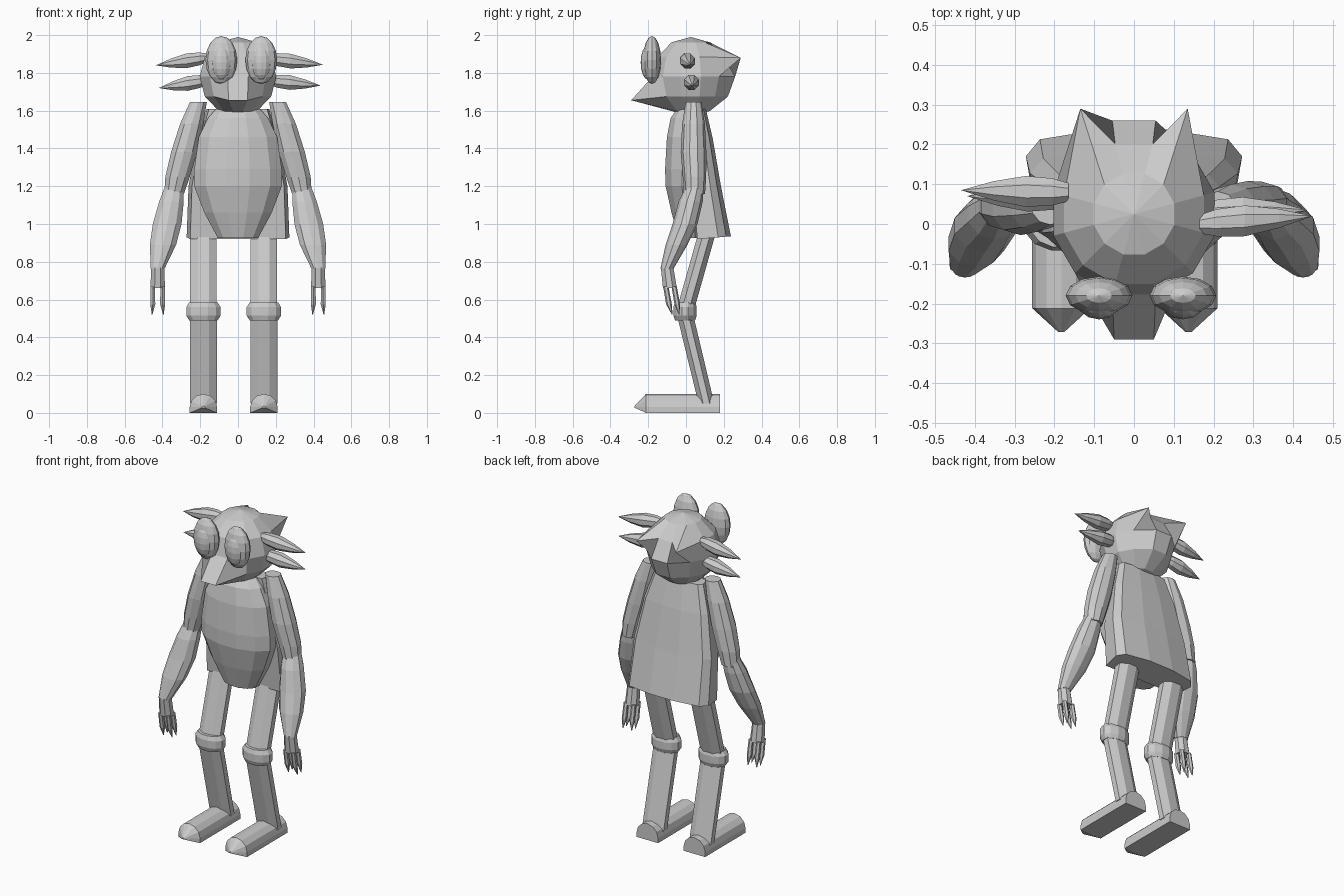
import bpy, bmesh, math
from mathutils import Matrix, Vector

if "Cube" in bpy.data.objects:
    bpy.data.objects.remove(bpy.data.objects["Cube"])

grey = bpy.data.materials.new("plain grey")
grey.diffuse_color = (0.6, 0.6, 0.6, 1)
grey.use_nodes = True
grey.node_tree.nodes["Principled BSDF"].inputs["Base Color"].default_value = grey.diffuse_color


def finish(name, bm):
    bmesh.ops.remove_doubles(bm, verts=bm.verts, dist=0.0005)
    bmesh.ops.recalc_face_normals(bm, faces=bm.faces)
    me = bpy.data.meshes.new(name)
    bm.to_mesh(me)
    bm.free()
    me.materials.append(grey)
    ob = bpy.data.objects.new(name, me)
    bpy.context.collection.objects.link(ob)
    return ob


def loft(name, rings):
    """Skin a list of point rings and cap both ends."""
    bm = bmesh.new()
    vs = [[bm.verts.new(p) for p in r] for r in rings]
    n = len(vs[0])
    for a, b in zip(vs, vs[1:]):
        for i in range(n):
            j = (i + 1) % n
            bm.faces.new((a[i], a[j], b[j], b[i]))
    bm.faces.new(vs[0])
    bm.faces.new(vs[-1])
    return finish(name, bm)


def tube(name, stations, n=10, axis="z", turn=0.5):
    """Stations are (x, y, z, radius u, radius v), rings square to the axis."""
    rings = []
    for x, y, z, ru, rv in stations:
        ring = []
        for i in range(n):
            t = 2 * math.pi * (i + turn) / n
            u, v = ru * math.cos(t), rv * math.sin(t)
            off = {"z": (u, v, 0), "x": (0, u, v), "y": (u, 0, v)}[axis]
            ring.append(Vector((x, y, z)) + Vector(off))
        rings.append(ring)
    return loft(name, rings)


def ellipsoid(name, c, r, u=12, v=8):
    bm = bmesh.new()
    m = Matrix.Translation(c) @ Matrix.Diagonal((*r, 1))
    bmesh.ops.create_uvsphere(bm, u_segments=u, v_segments=v, radius=1, matrix=m)
    return finish(name, bm)


# Head: ball with corners pulled out into a beak and two rear points
bm = bmesh.new()
bmesh.ops.create_uvsphere(bm, u_segments=12, v_segments=6, radius=0.21,
                          matrix=Matrix.Rotation(math.radians(15), 4, "Z"))
for v in bm.verts:
    x, y, z = v.co
    s = 1 if x > 0 else -1
    mid = 0.03 < abs(x) < 0.06
    if abs(z - 0.105) < 0.01 and 0.11 < abs(x) < 0.14 and y > 0.1:
        v.co = (s * 0.135, 0.265, 0.1)
    elif abs(z + 0.105) < 0.01 and mid and y < -0.1:
        v.co = (s * 0.05, -0.315, -0.125)
    elif abs(z) < 0.01 and mid and y > 0.1:
        v.co.y = 0.235
    elif abs(z + 0.105) < 0.01 and mid and y > 0.1:
        v.co.y = 0.197
bmesh.ops.translate(bm, verts=bm.verts, vec=(0, 0.025, 1.78))
finish("head", bm)

# Eyes with a smaller raised pupil
for side, x in (("left", -0.088), ("right", 0.123)):
    ellipsoid(side + "_eye", (x, -0.18, 1.868), (0.084, 0.048, 0.127))
    ellipsoid(side + "_pupil", (x, -0.2, 1.855), (0.053, 0.04, 0.092))

# Side spikes: root x, y, z then tip x, y, z
for name, a, b in (
        ("left_upper_spike", (-0.165, 0.08, 1.88), (-0.435, 0.085, 1.84)),
        ("left_lower_spike", (-0.165, 0.07, 1.76), (-0.42, 0.07, 1.72)),
        ("right_upper_spike", (0.165, 0.0, 1.875), (0.45, 0.02, 1.843)),
        ("right_lower_spike", (0.165, 0.025, 1.76), (0.437, 0.035, 1.733))):
    a, b = Vector(a), Vector(b)
    tube(name, [(*(a.lerp(b, t)), r, r) for t, r in
                ((0, 0.025), (0.15, 0.037), (0.4, 0.042), (0.7, 0.026), (1, 0))],
         n=8, axis="x")

# Rounded belly
tube("belly", [(0, 0.02, 1.61, 0.12, 0.07), (0, 0.015, 1.56, 0.165, 0.1),
               (0, 0.01, 1.46, 0.215, 0.115), (0, 0.01, 1.29, 0.24, 0.125),
               (0, 0.01, 1.2, 0.24, 0.122), (0, 0.02, 1.06, 0.185, 0.1),
               (0, 0.03, 0.925, 0.11, 0.07)], n=12)

# Back shell, flaring towards its open hem
rings = []
for z, w, front, back in ((1.61, 0.165, 0.01, 0.105), (1.45, 0.215, 0.015, 0.142),
                          (1.2, 0.262, 0.035, 0.185), (0.935, 0.272, 0.06, 0.238)):
    d = back - front
    half = [(0.93, 0.0), (1.0, 0.62), (0.87, 0.86), (0.3, 1.0)]
    sec = half + [(-x, y) for x, y in reversed(half)]
    rings.append([(w * x, front + d * y, z - (0.015 * (1 - y) if z < 1 else 0))
                  for x, y in sec])
loft("back_shell", rings)

for side, s in (("left", -1), ("right", 1)):
    # Arm in two bulging pieces
    tube(side + "_upper_arm", [(s * 0.21, 0.04, 1.645, 0.047, 0.042),
                               (s * 0.245, 0.04, 1.53, 0.065, 0.06),
                               (s * 0.285, 0.04, 1.38, 0.073, 0.068),
                               (s * 0.32, 0.045, 1.25, 0.068, 0.062),
                               (s * 0.338, 0.045, 1.16, 0.055, 0.056)])
    tube(side + "_forearm", [(s * 0.335, 0.05, 1.21, 0.05, 0.045),
                             (s * 0.352, 0.025, 1.12, 0.068, 0.064),
                             (s * 0.375, -0.005, 1.0, 0.08, 0.066),
                             (s * 0.397, -0.05, 0.89, 0.073, 0.058),
                             (s * 0.425, -0.1, 0.765, 0.039, 0.035)])
    # Hand: tapered palm and four slim clawed fingers
    tube(side + "_palm", [(s * 0.425, -0.1, 0.77, 0.037, 0.036),
                          (s * 0.425, -0.085, 0.66, 0.042, 0.04)], n=8)
    for i, (fx, fy) in enumerate(((-1, -1), (1, -1), (-1, 1), (1, 1))):
        x = s * 0.425 + 0.026 * fx
        tube(f"{side}_finger_{i + 1}",
             [(x, -0.085 + 0.022 * fy, 0.67, 0.014, 0.014),
              (x, -0.068 + 0.022 * fy, 0.575, 0.015, 0.015),
              (x + 0.004 * fx, -0.055 + 0.018 * fy, 0.52, 0.002, 0.002)], n=6)

    # Leg: thigh leaning forward, knee ring, shin leaning back
    cx = -0.023 + s * 0.16
    tube(side + "_thigh", [(cx, 0.125, 1.0, 0.076, 0.05),
                           (cx, -0.005, 0.54, 0.076, 0.05)], n=8)
    tube(side + "_knee_ring", [(cx, -0.005, 0.49, 0.078, 0.055),
                               (cx, -0.005, 0.515, 0.094, 0.064),
                               (cx, -0.005, 0.56, 0.094, 0.064),
                               (cx, -0.005, 0.585, 0.078, 0.055)], n=12)
    tube(side + "_shin", [(cx, -0.01, 0.54, 0.078, 0.047),
                          (cx, 0.108, 0.05, 0.078, 0.045)], n=8)

    # Foot: half-round bar ending in a point
    arch = [(0.073 * math.cos(math.pi * i / 6),
             0.03 + 0.07 * math.sin(math.pi * i / 6)) for i in range(7)]
    arch = [(0.073, 0)] + arch + [(-0.073, 0)]
    tip = [(cx + 0.1 * x, -0.272, 0.03 + 0.1 * (z - 0.03)) for x, z in arch]
    loft(side + "_foot", [[(cx + x, 0.18, z) for x, z in arch],
                          [(cx + x, -0.212, z) for x, z in arch], tip])
